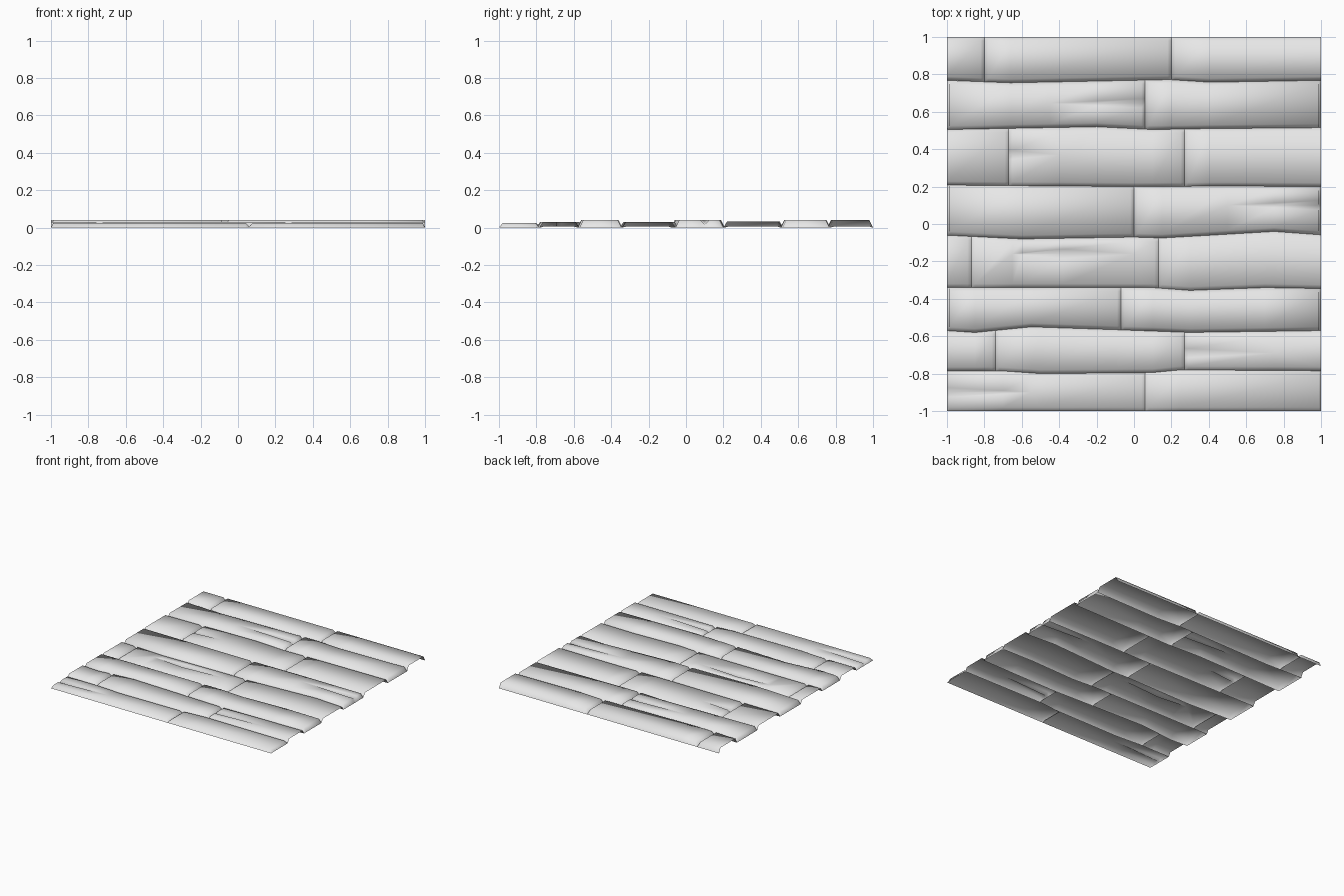
import bpy, bmesh

cube = bpy.data.objects.get("Cube")
if cube:
    bpy.data.objects.remove(cube)

GREY = (0.8, 0.8, 0.8, 1)
mat = bpy.data.materials.new("plain grey")
mat.use_nodes = True
mat.diffuse_color = GREY
mat.node_tree.nodes["Principled BSDF"].inputs["Base Color"].default_value = GREY

BEVEL = 0.02      # width of the sloping plank sides
CRACK_W = 0.025   # half width of a split where it is widest
CRACK_D = 0.022   # depth of a split where it is widest

# Wobbly grooves between rows, front to back, as (x, y) points
GROOVES = [
    [(-1, -1), (1, -1)],
    [(-1, -.785), (-.7, -.785), (-.5, -.8), (.1, -.795), (.25, -.78), (1, -.785)],
    [(-1, -.57), (-.85, -.58), (-.55, -.55), (-.1, -.565), (.3, -.58), (1, -.57)],
    [(-1, -.34), (.1, -.34), (.3, -.355), (.7, -.34), (1, -.345)],
    [(-1, -.06), (-.6, -.08), (0, -.07), (.15, -.075), (.75, -.04), (1, -.058)],
    [(-1, .208), (0, .2), (.5, .203), (1, .2)],
    [(-1, .505), (-.2, .52), (.1, .505), (.4, .51), (1, .515)],
    [(-1, .768), (-.66, .755), (.19, .772), (.41, .758), (1, .768)],
    [(-1, 1), (1, 1)],
]

# Rows front to back: height, seam positions, whether the outer ends slope down
ROWS = [
    (.025, [.06], True), (.031, [-.74, .27], False),
    (.04, [-.07], True), (.029, [-.87, .13], False),
    (.04, [0], True), (.034, [-.67, .27], False),
    (.04, [.06], True), (.04, [-.8, .2], False),
]

# Splits: (row, plank) -> widest x, tips, y
CRACKS = {
    (0, 0): (-1, [-.55], -.9),
    (1, 2): (.27, [.75], -.69),
    (3, 1): (-.38, [-.65, .0], -.16),
    (4, 1): (1, [.5], .1),
    (5, 1): (-.67, [-.4], .37),
    (6, 0): (.06, [-.45], .645),
}


def groove_y(points, x):
    for (xa, ya), (xb, yb) in zip(points, points[1:]):
        if x <= xb:
            return ya + (yb - ya) * (x - xa) / (xb - xa)
    return points[-1][1]


def cross_section(x, low, high, top, crack):
    """Points across one plank, from its front side to its back side."""
    lo, hi = groove_y(low, x), groove_y(high, x)
    a, b = lo + BEVEL, hi - BEVEL
    middle = [(a, top)] * 3
    if crack:
        wide, tips, y = crack
        tip = min(tips, key=lambda p: abs(p - x) if (p - wide) * (x - wide) >= 0 else 9)
        t = 1 - abs(x - wide) / abs(tip - wide)
        if (x - wide) * (tip - wide) < 0:
            t = -1
        if t > -1e-6:
            w, d = CRACK_W * t, min(CRACK_D, top * .7) * t
            middle = [(y - w, top), (y, top - d), (y + w, top)]
    return [(lo, 0), (a, top)] + middle + [(b, top), (hi, 0)]


def plank(name, x0, x1, low, high, top, crack, slope0, slope1):
    # Stations along the plank
    xs = {x0, x1}
    if slope0:
        xs.add(x0 + slope0)
    if slope1:
        xs.add(x1 - slope1)
    inner = [p[0] for p in low + high] + (crack[1] + [crack[0]] if crack else [])
    xs |= {x for x in inner if x0 + .04 < x < x1 - .04}
    xs = sorted(xs)

    bm = bmesh.new()
    known = {}

    def vert(x, y, z):
        key = (round(x, 4), round(y, 4), round(z, 4))
        if key not in known:
            known[key] = bm.verts.new(key)
        return known[key]

    grid = []
    for x in xs:
        rim = (x == x0 and slope0) or (x == x1 and slope1)
        floor = 0 if abs(x) == 1 else .006
        section = cross_section(x, low, high, top, crack)
        grid.append([vert(x, y, min(z, floor) if rim else z) for y, z in section])

    for left, right in zip(grid, grid[1:]):
        for j in range(len(left) - 1):
            ring = list(dict.fromkeys([left[j], right[j], right[j + 1], left[j + 1]]))
            if len(ring) > 2 and not bm.faces.get(ring):
                bm.faces.new(ring).smooth = True

    mesh = bpy.data.meshes.new(name)
    bm.to_mesh(mesh)
    bm.free()
    mesh.materials.append(mat)
    bpy.context.collection.objects.link(bpy.data.objects.new(name, mesh))


# Lay every row of planks
for r, (top, seams, closed) in enumerate(ROWS):
    ends = [-1] + seams + [1]
    for p, (x0, x1) in enumerate(zip(ends, ends[1:])):
        outer = .012 if closed else 0
        plank(f"plank_row{r + 1}_{p + 1}", x0, x1, GROOVES[r], GROOVES[r + 1], top,
              CRACKS.get((r, p)),
              outer if x0 == -1 else BEVEL, outer if x1 == 1 else BEVEL)
